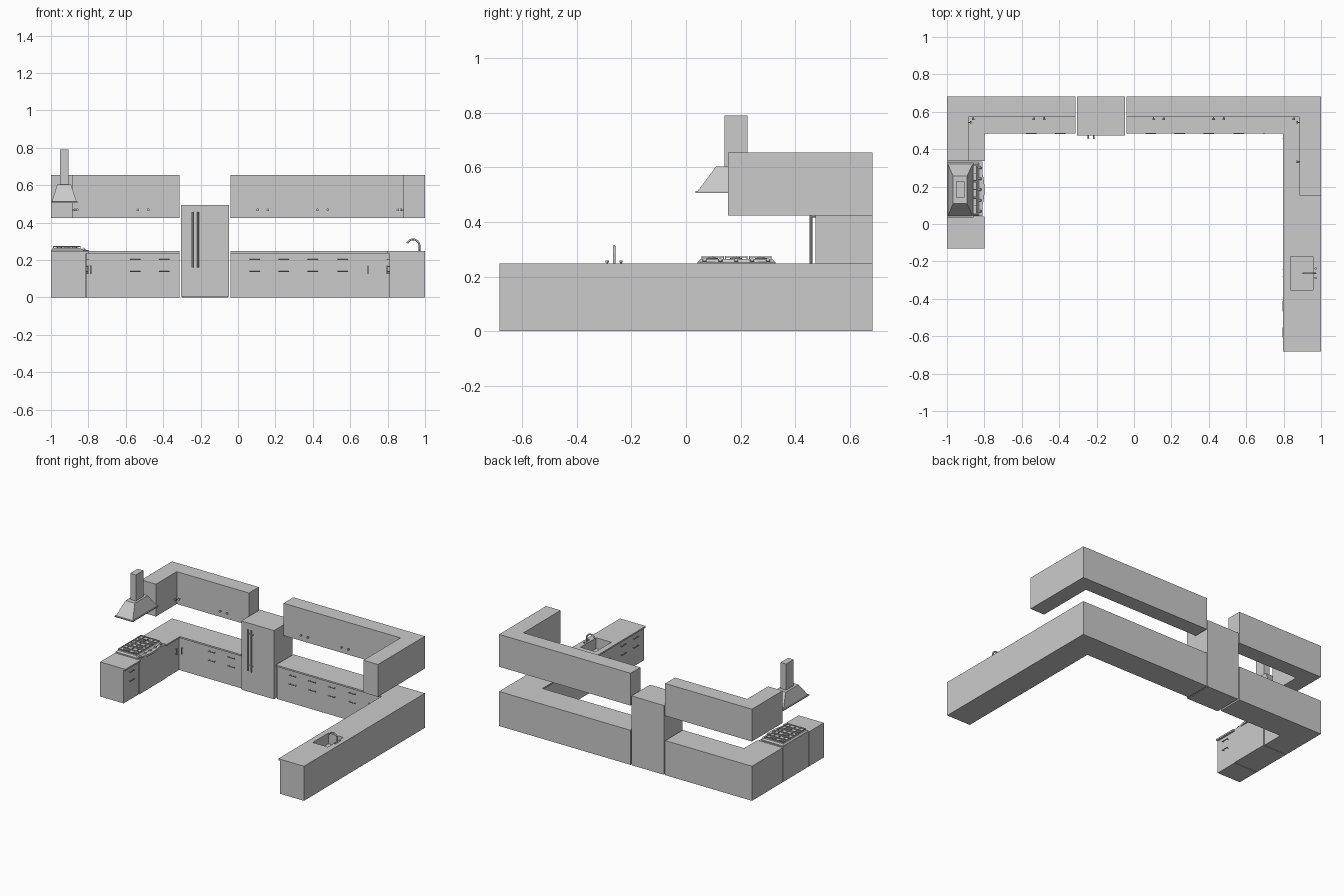
import bpy, bmesh, math
from mathutils import Vector

if "Cube" in bpy.data.objects:
    bpy.data.objects.remove(bpy.data.objects["Cube"])


def prism(name, pts, z0, z1):
    """Extrude a plan outline between two heights."""
    bm = bmesh.new()
    face = bm.faces.new([bm.verts.new((x, y, z0)) for x, y in pts])
    ext = bmesh.ops.extrude_face_region(bm, geom=[face])
    for v in ext["geom"]:
        if isinstance(v, bmesh.types.BMVert):
            v.co.z = z1
    bmesh.ops.recalc_face_normals(bm, faces=bm.faces)
    me = bpy.data.meshes.new(name)
    bm.to_mesh(me)
    bm.free()
    ob = bpy.data.objects.new(name, me)
    bpy.context.collection.objects.link(ob)
    return ob


def box(name, x0, x1, y0, y1, z0, z1):
    return prism(name, [(x0, y0), (x1, y0), (x1, y1), (x0, y1)], z0, z1)


def frustum(name, low, high, z0, z1):
    """Box whose top rectangle differs from its base; rects are x0,x1,y0,y1."""
    ob = box(name, *low, z0, z1)
    for v in ob.data.vertices:
        if v.co.z > (z0 + z1) / 2:
            v.co.x = high[0] if abs(v.co.x - low[0]) < 1e-4 else high[1]
            v.co.y = high[2] if abs(v.co.y - low[2]) < 1e-4 else high[3]
    return ob


def rod(name, a, b, r, n=12):
    a, b = Vector(a), Vector(b)
    d = b - a
    bpy.ops.mesh.primitive_cylinder_add(vertices=n, radius=r, depth=d.length, location=(a + b) / 2)
    ob = bpy.context.object
    ob.name = name
    ob.rotation_euler = d.to_track_quat('Z', 'Y').to_euler()
    bpy.ops.object.shade_smooth_by_angle()
    return ob


def handle(name, center, along, out, length, r=0.0025, stand=0.013):
    """Bar pull on two posts."""
    c, a, o = Vector(center), Vector(along), Vector(out)
    rod(name + "_bar", c + o * stand - a * length / 2, c + o * stand + a * length / 2, r, 8)
    for s in (-0.38, 0.38):
        p = c + a * length * s
        rod(name + "_post", p, p + o * stand, r * 0.8, 8)


def knob(name, p, out):
    p, o = Vector(p), Vector(out)
    rod(name + "_stem", p, p + o * 0.012, 0.003, 8)
    rod(name, p + o * 0.009, p + o * 0.017, 0.007, 12)


X, Y, Z = (1, 0, 0), (0, 1, 0), (0, 0, 1)
NX, NY = (-1, 0, 0), (0, -1, 0)
BACK, TOP = 0.683, 0.247


def corner_left(front_x, front_y, end_y):
    return [(-1, end_y), (front_x, end_y), (front_x, front_y), (-0.314, front_y), (-0.314, BACK), (-1, BACK)]


def corner_right(front_x, front_y, end_y):
    return [(1, end_y), (1, BACK), (-0.04, BACK), (-0.04, front_y), (front_x, front_y), (front_x, end_y)]


# Base cabinets and countertops
prism("base_cabinet_left", corner_left(-0.814, 0.497, 0.337), 0, 0.236)
prism("countertop_left", corner_left(-0.80, 0.485, 0.337), 0.236, TOP)
base_r = prism("base_cabinet_right", corner_right(0.81, 0.497, -0.683), 0, 0.236)
top_r = prism("countertop_right", corner_right(0.797, 0.485, -0.683), 0.236, TOP)
box("end_cabinet", -1, -0.814, -0.13, 0.039, 0, 0.236)
box("end_countertop", -1, -0.80, -0.13, 0.039, 0.236, TOP)

# Upper cabinets
prism("upper_cabinet_left", corner_left(-0.885, 0.572, 0.337), 0.424, 0.655)
prism("upper_cabinet_right", corner_right(0.885, 0.572, 0.153), 0.424, 0.655)

# Sink recess
cutter = box("sink_cutter", 0.837, 0.957, -0.352, -0.175, 0.17, 0.3)
cutter.hide_render = True
cutter.display_type = 'WIRE'
for ob in (base_r, top_r):
    m = ob.modifiers.new("sink_cut", 'BOOLEAN')
    m.operation, m.solver, m.object = 'DIFFERENCE', 'EXACT', cutter
rod("sink_drain", (0.897, -0.263, 0.169), (0.897, -0.263, 0.173), 0.012, 16)

# Faucet: swept gooseneck with two taps
cu = bpy.data.curves.new("faucet", 'CURVE')
cu.dimensions, cu.bevel_depth, cu.bevel_resolution, cu.use_fill_caps = '3D', 0.005, 2, True
path = [(0.97, TOP)] + [(0.936 + 0.034 * math.cos(t), 0.276 + 0.034 * math.sin(t))
                        for t in (math.radians(12 * i) for i in range(14))]
sp = cu.splines.new('POLY')
sp.points.add(len(path) - 1)
for p, (x, z) in zip(sp.points, path):
    p.co = (x, -0.263, z, 1)
bpy.context.collection.objects.link(bpy.data.objects.new("faucet", cu))
for y in (-0.288, -0.238):
    rod("tap_stem", (0.971, y, TOP), (0.971, y, 0.253), 0.003)
    rod("tap_handle", (0.971, y, 0.251), (0.971, y, 0.258), 0.006)

# Fridge
box("fridge_body", -0.306, -0.047, 0.474, BACK, 0.004, 0.495)
box("fridge_foot", -0.30, -0.053, 0.485, BACK, 0, 0.004)
for x in (-0.244, -0.214):
    handle("fridge_handle", (x, 0.474, 0.308), Z, NY, 0.295, 0.005, 0.016)

# Drawer and door pulls on the back run
for x in (-0.55, -0.395, 0.09, 0.245, 0.4, 0.56):
    for z in (0.202, 0.138):
        handle("drawer_handle", (x, 0.497, z), X, NY, 0.055)
for x in (-0.785, 0.695):
    handle("door_handle", (x, 0.497, 0.148), Z, NY, 0.045)

# Pulls on the side runs
handle("corner_door_handle", (-0.814, 0.455, 0.148), Z, X, 0.045)
for y, out, x in ((-0.045, X, -0.814), (-0.58, NX, 0.81), (-0.44, NX, 0.81)):
    for z in (0.202, 0.138):
        handle("side_drawer_handle", (x, y, z), Y, out, 0.055)
for y in (-0.28, -0.245, 0.455):
    handle("side_door_handle", (0.81, y, 0.148), Z, NX, 0.045)

# Knobs on the upper cabinets
for x in (-0.86, -0.535, -0.48, 0.105, 0.16, 0.425, 0.48, 0.855):
    knob("upper_knob", (x, 0.572, 0.468), NY)
knob("upper_knob", (-0.885, 0.543, 0.468), X)
for y in (0.543, 0.333):
    knob("upper_knob", (0.885, y, 0.468), NX)

# Stove: body, bowed cooktop, burners, grates, controls
box("stove_body", -1, -0.81, 0.042, 0.334, 0, TOP)
bow = [(-0.825 + 0.026 * math.sin(math.pi * i / 12), 0.042 + 0.285 * i / 12) for i in range(13)]
prism("cooktop_rim", [(-1, 0.042)] + bow + [(-1, 0.327)], 0.24, 0.254)
frustum("cooktop", (-0.998, -0.83, 0.044, 0.325), (-0.99, -0.84, 0.052, 0.317), 0.254, 0.264)
for x, y in ((-0.955, 0.095), (-0.875, 0.095), (-0.915, 0.184), (-0.955, 0.274), (-0.875, 0.274)):
    rod("burner", (x, y, 0.262), (x, y, 0.268), 0.022, 16)
    rod("burner_cap", (x, y, 0.268), (x, y, 0.271), 0.013, 16)
for i in range(3):
    y0 = 0.056 + i * 0.087
    for y in (y0, y0 + 0.0395, y0 + 0.079):
        box("grate_bar", -0.988, -0.842, y, y + 0.004, 0.269, 0.275)
    for x in (-0.988, -0.955, -0.917, -0.877, -0.846):
        box("grate_bar", x, x + 0.004, y0, y0 + 0.083, 0.269, 0.274)
    for x in (-0.988, -0.846):
        for y in (y0, y0 + 0.079):
            box("grate_foot", x, x + 0.004, y, y + 0.004, 0.26, 0.27)
for i in range(5):
    y = 0.068 + i * 0.058
    rod("stove_knob", (-0.83, y, 0.252), (-0.819, y, 0.262), 0.007, 12)

# Extractor hood
box("hood_lip", -1, -0.858, 0.035, 0.328, 0.506, 0.513)
frustum("hood_canopy", (-0.995, -0.863, 0.043, 0.32), (-0.967, -0.893, 0.11, 0.256), 0.513, 0.603)
box("hood_chimney", -0.951, -0.907, 0.141, 0.226, 0.60, 0.79)
